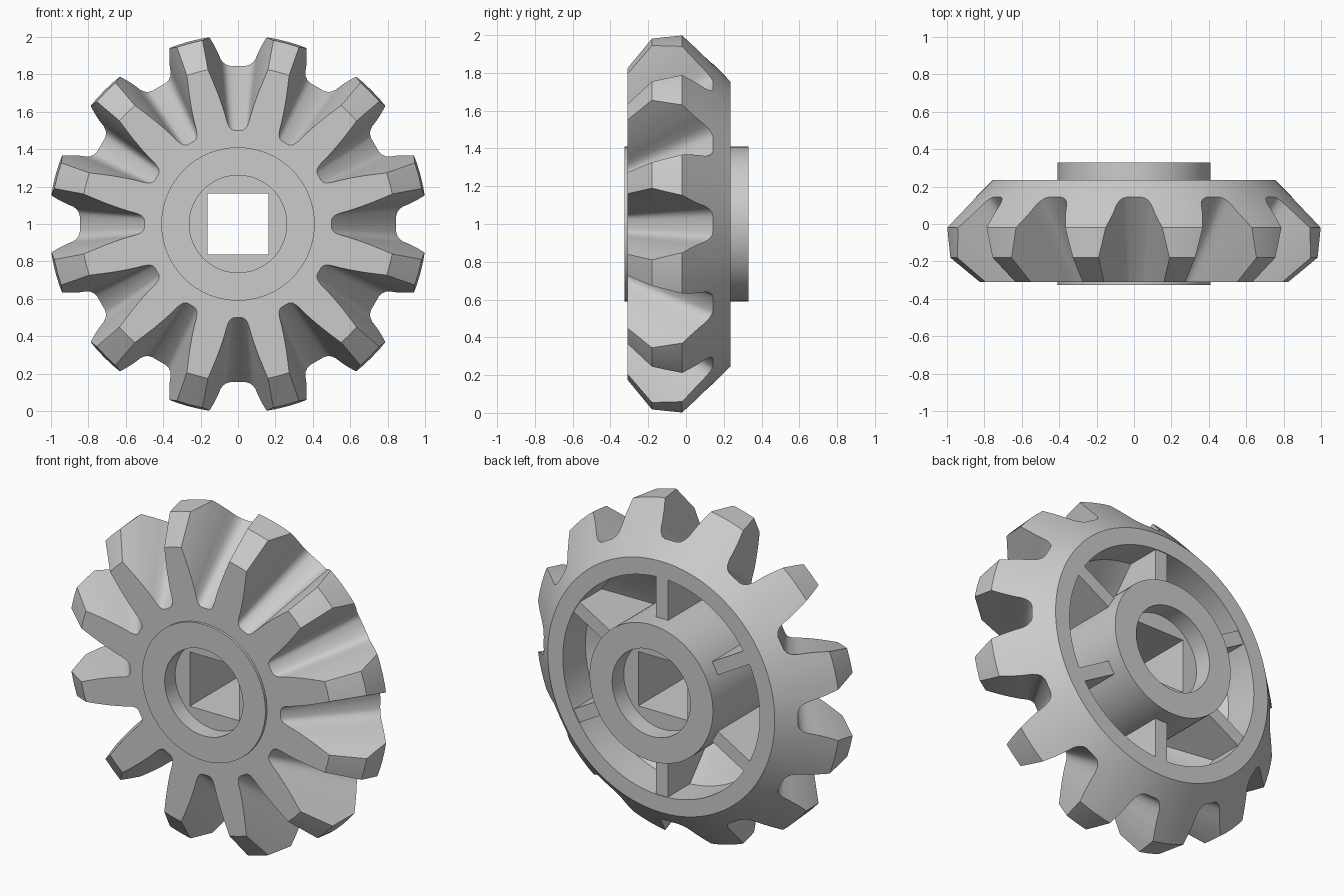
import bpy, bmesh, math

if "Cube" in bpy.data.objects:
    bpy.data.objects.remove(bpy.data.objects["Cube"])

grey = bpy.data.materials.new("light_grey")
grey.diffuse_color = (0.6, 0.6, 0.6, 1)
grey.use_nodes = True
grey.node_tree.nodes["Principled BSDF"].inputs["Base Color"].default_value = grey.diffuse_color


def finish(bm, name, material=True):
    bmesh.ops.recalc_face_normals(bm, faces=bm.faces)
    me = bpy.data.meshes.new(name)
    bm.to_mesh(me)
    bm.free()
    ob = bpy.data.objects.new(name, me)
    bpy.context.collection.objects.link(ob)
    if material:
        me.materials.append(grey)
    return ob


def place(r, w, y, a):
    """Radial distance r, sideways offset w, depth y, around the axle at angle a."""
    return (r * math.cos(a) - w * math.sin(a), y, 1 + r * math.sin(a) + w * math.cos(a))


def prism(bm, first, second):
    """Closed solid between two matching loops of points."""
    a = [bm.verts.new(p) for p in first]
    b = [bm.verts.new(p) for p in second]
    bm.faces.new(a)
    bm.faces.new(b[::-1])
    for i in range(len(a)):
        j = (i + 1) % len(a)
        bm.faces.new((a[i], b[i], b[j], a[j]))


def cut(ob, cutter):
    mod = ob.modifiers.new("cut", 'BOOLEAN')
    mod.operation, mod.solver, mod.object = 'DIFFERENCE', 'EXACT', cutter
    bpy.context.view_layer.objects.active = ob
    bpy.ops.object.modifier_apply(modifier=mod.name)
    bpy.data.objects.remove(cutter)


# Gear body: turned blank with front and rear recesses and a ring-shaped rear cavity
outline = [(0, -0.225), (0.26, -0.225), (0.26, -0.325), (0.41, -0.325), (0.41, -0.31),
           (0.84, -0.31), (1.0, -0.18), (1.01, -0.02), (0.755, 0.235), (0.655, 0.235),
           (0.655, 0.02), (0.41, -0.2), (0.41, 0.33), (0.26, 0.33), (0.26, 0.22), (0, 0.22)]
SEG = 96
bm = bmesh.new()
rings = []
for r, y in outline:
    n = SEG if r else 1
    rings.append([bm.verts.new(place(r, 0, y, 2 * math.pi * i / SEG)) for i in range(n)])
for p, q in zip(rings, rings[1:]):
    for i in range(SEG):
        j = (i + 1) % SEG
        corners = [p[i % len(p)], p[j % len(p)], q[j % len(q)], q[i % len(q)]]
        bm.faces.new(list(dict.fromkeys(corners)))
body = finish(bm, "gear_body")

# Tooth gaps: tapered grooves that shrink toward a point on the axle
APEX = -0.97
half = [(1.21, 0.30), (1.10, 0.22), (1.05, 0.184), (1.01, 0.157), (0.96, 0.128), (0.92, 0.108),
        (0.885, 0.094), (0.865, 0.08), (0.852, 0.062), (0.846, 0.04)]
section = half + [(r, -w) for r, w in reversed(half)]
bm = bmesh.new()
for k in range(12):
    a = math.radians(30 * k)
    prism(bm, *[[place(r * s, w * s, APEX + s * (0.99 - r - APEX), a) for r, w in section]
                for s in (0.5, 1.3)])
cut(body, finish(bm, "gap_cutter"))

# Square axle hole
bm = bmesh.new()
square = [(-0.163, -0.163), (0.163, -0.163), (0.163, 0.163), (-0.163, 0.163)]
prism(bm, *[[(x, y, 1 + z) for x, z in square] for y in (-0.5, 0.5)])
cut(body, finish(bm, "axle_cutter"))

# Six ribs across the rear cavity
rib = [(0.39, -0.24), (0.67, 0.0), (0.67, 0.23), (0.39, 0.23)]
bm = bmesh.new()
for k in range(6):
    a = math.radians(30 + 60 * k)
    prism(bm, *[[place(r, w, y, a) for r, y in rib] for w in (-0.04, 0.04)])
finish(bm, "rear_ribs")

# Smooth round surfaces, crisp edges
bpy.ops.object.select_all(action='DESELECT')
body.select_set(True)
bpy.context.view_layer.objects.active = body
bpy.ops.object.shade_smooth_by_angle(angle=math.radians(28))
